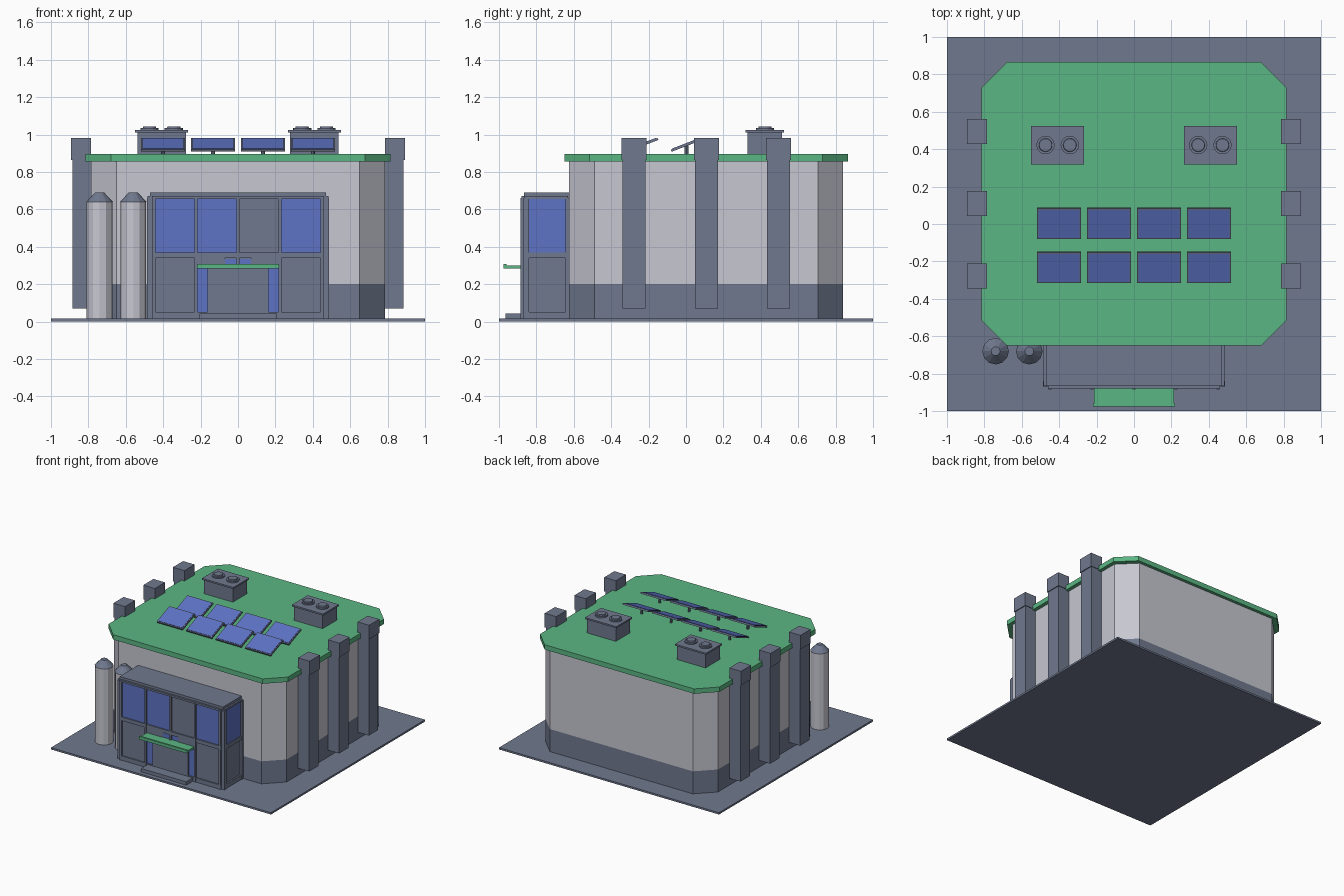
import bpy, bmesh, math
from mathutils import Matrix

cube = bpy.data.objects.get("Cube")
if cube:
    bpy.data.objects.remove(cube, do_unlink=True)


def material(name, rgb):
    m = bpy.data.materials.new(name)
    m.use_nodes = True
    m.diffuse_color = (*rgb, 1)
    m.node_tree.nodes["Principled BSDF"].inputs["Base Color"].default_value = (*rgb, 1)
    return m


SLATE = material("slate grey", (0.16, 0.19, 0.27))
WALL = material("pale grey", (0.57, 0.57, 0.64))
GREEN = material("roof green", (0.105, 0.47, 0.23))
BLUE = material("glass blue", (0.11, 0.17, 0.56))


def finish(name, bm, mat):
    bmesh.ops.recalc_face_normals(bm, faces=bm.faces)
    mesh = bpy.data.meshes.new(name)
    bm.to_mesh(mesh)
    bm.free()
    mesh.materials.append(mat)
    ob = bpy.data.objects.new(name, mesh)
    bpy.context.collection.objects.link(ob)
    return ob


def prism(name, points, z0, z1, mat):
    bm = bmesh.new()
    low = [bm.verts.new((x, y, z0)) for x, y in points]
    high = [bm.verts.new((x, y, z1)) for x, y in points]
    bm.faces.new(low)
    bm.faces.new(high)
    for i in range(len(points)):
        j = (i + 1) % len(points)
        bm.faces.new((low[i], low[j], high[j], high[i]))
    return finish(name, bm, mat)


def box(name, x0, x1, y0, y1, z0, z1, mat):
    return prism(name, [(x0, y0), (x1, y0), (x1, y1), (x0, y1)], z0, z1, mat)


def octagon(hx, y0, y1, c):
    half = [(hx - c, y0), (hx, y0 + c), (hx, y1 - c), (hx - c, y1)]
    return half + [(-x, y) for x, y in reversed(half)]


def cone(name, x, y, z0, z1, r0, r1, mat, sides=12):
    bm = bmesh.new()
    bmesh.ops.create_cone(bm, cap_ends=True, segments=sides, radius1=r0, radius2=r1,
                          depth=z1 - z0, matrix=Matrix.Translation((x, y, (z0 + z1) / 2)))
    return finish(name, bm, mat)


# Ground slab, chamfered hall and roof
box("ground_slab", -1, 1, -1, 1, 0, 0.015, SLATE)
walls = octagon(0.785, -0.625, 0.84, 0.135)
prism("wall_plinth", walls, 0.015, 0.2, SLATE)
prism("upper_walls", walls, 0.2, 0.86, WALL)
prism("roof", octagon(0.815, -0.65, 0.865, 0.135), 0.855, 0.895, GREEN)

# Buttress columns on both sides
for side, s in (("left", 1), ("right", -1)):
    for i, y in enumerate((-0.278, 0.11, 0.495)):
        box(f"{side}_column_{i + 1}", s * 0.78, s * 0.885, y - 0.061, y + 0.061, 0.07, 0.87, SLATE)
        box(f"{side}_column_cap_{i + 1}", s * 0.787, s * 0.892, y - 0.066, y + 0.066, 0.865, 0.98, SLATE)

# Storage tanks
for i, x in enumerate((-0.74, -0.56)):
    cone(f"tank_{i + 1}", x, -0.68, 0.015, 0.64, 0.069, 0.069, WALL)
    cone(f"tank_lid_{i + 1}", x, -0.68, 0.64, 0.69, 0.071, 0.024, SLATE)

# Entrance block with its front frame
box("entrance_block", -0.47, 0.47, -0.865, -0.62, 0.015, 0.69, SLATE)
columns = [-0.45, -0.225, 0, 0.225, 0.45]
for i, x in enumerate(columns):
    box(f"front_mullion_{i + 1}", x - 0.008, x + 0.008, -0.884, -0.86, 0.015, 0.66, SLATE)
for name, z0, z1 in (("bottom", 0.015, 0.05), ("middle", 0.34, 0.37), ("top", 0.655, 0.67)):
    box(f"front_{name}_rail", -0.46, 0.46, -0.88, -0.86, z0, z1, SLATE)

# Front panels, glazed except the third bay above and the outer bays below
for i in range(4):
    x0, x1 = columns[i] + 0.008, columns[i + 1] - 0.008
    box(f"upper_panel_{i + 1}", x0, x1, -0.871, -0.864, 0.37, 0.655, SLATE if i == 2 else BLUE)
    box(f"lower_panel_{i + 1}", x0, x1, -0.871, -0.864, 0.05, 0.335, SLATE if i in (0, 3) else BLUE)

# Double door, canopy and step
for side, s in (("left", 1), ("right", -1)):
    box(f"{side}_door", s * 0.002, s * 0.163, -0.88, -0.865, 0.045, 0.285, SLATE)
    box(f"{side}_transom_panel", s * 0.07, s * 0.217, -0.876, -0.865, 0.285, 0.34, SLATE)
box("canopy", -0.215, 0.215, -0.97, -0.87, 0.283, 0.3, GREEN)
box("canopy_lip", -0.218, 0.218, -0.975, -0.96, 0.283, 0.307, GREEN)
box("door_step", -0.205, 0.205, -0.965, -0.87, 0.015, 0.043, SLATE)

# Entrance side frames and windows
for side, s in (("left", 1), ("right", -1)):
    for name, y0, y1 in (("front", -0.87, -0.84), ("back", -0.645, -0.625)):
        box(f"{side}_{name}_post", s * 0.46, s * 0.487, y0, y1, 0.015, 0.66, SLATE)
    for name, z0, z1 in (("bottom", 0.015, 0.05), ("middle", 0.34, 0.37), ("top", 0.655, 0.67)):
        box(f"{side}_{name}_rail", s * 0.46, s * 0.483, -0.865, -0.63, z0, z1, SLATE)
    box(f"{side}_window", s * 0.469, s * 0.475, -0.84, -0.645, 0.37, 0.655, BLUE)

# Solar panels: tilted frame, glass sheet and post
for row, y in (("front", -0.232), ("back", 0.003)):
    for i in range(4):
        x = (i - 1.5) * 0.267
        tilt = Matrix.Translation((x, y, 0.945)) @ Matrix.Rotation(math.radians(21), 4, "X")
        frame = box(f"{row}_solar_frame_{i + 1}", -0.117, 0.117, -0.088, 0.088, -0.006, 0.006, SLATE)
        glass = box(f"{row}_solar_glass_{i + 1}", -0.11, 0.11, -0.08, 0.08, 0.004, 0.009, BLUE)
        frame.matrix_world = tilt
        glass.matrix_world = tilt
        cone(f"{row}_solar_post_{i + 1}", x, y, 0.89, 0.945, 0.01, 0.01, SLATE, 8)

# Roof ventilation units with two fans each
for side, s in (("left", 1), ("right", -1)):
    x, y = s * 0.408, 0.422
    box(f"{side}_vent_unit", x - 0.13, x + 0.13, y - 0.092, y + 0.092, 0.89, 1.012, SLATE)
    box(f"{side}_vent_lid", x - 0.142, x + 0.142, y - 0.103, y + 0.103, 1.01, 1.023, SLATE)
    for i, dx in enumerate((-0.065, 0.065)):
        cone(f"{side}_fan_{i + 1}", x + dx, y, 1.02, 1.034, 0.049, 0.049, SLATE, 16)
        cone(f"{side}_fan_hub_{i + 1}", x + dx, y, 1.034, 1.043, 0.036, 0.034, SLATE, 16)
